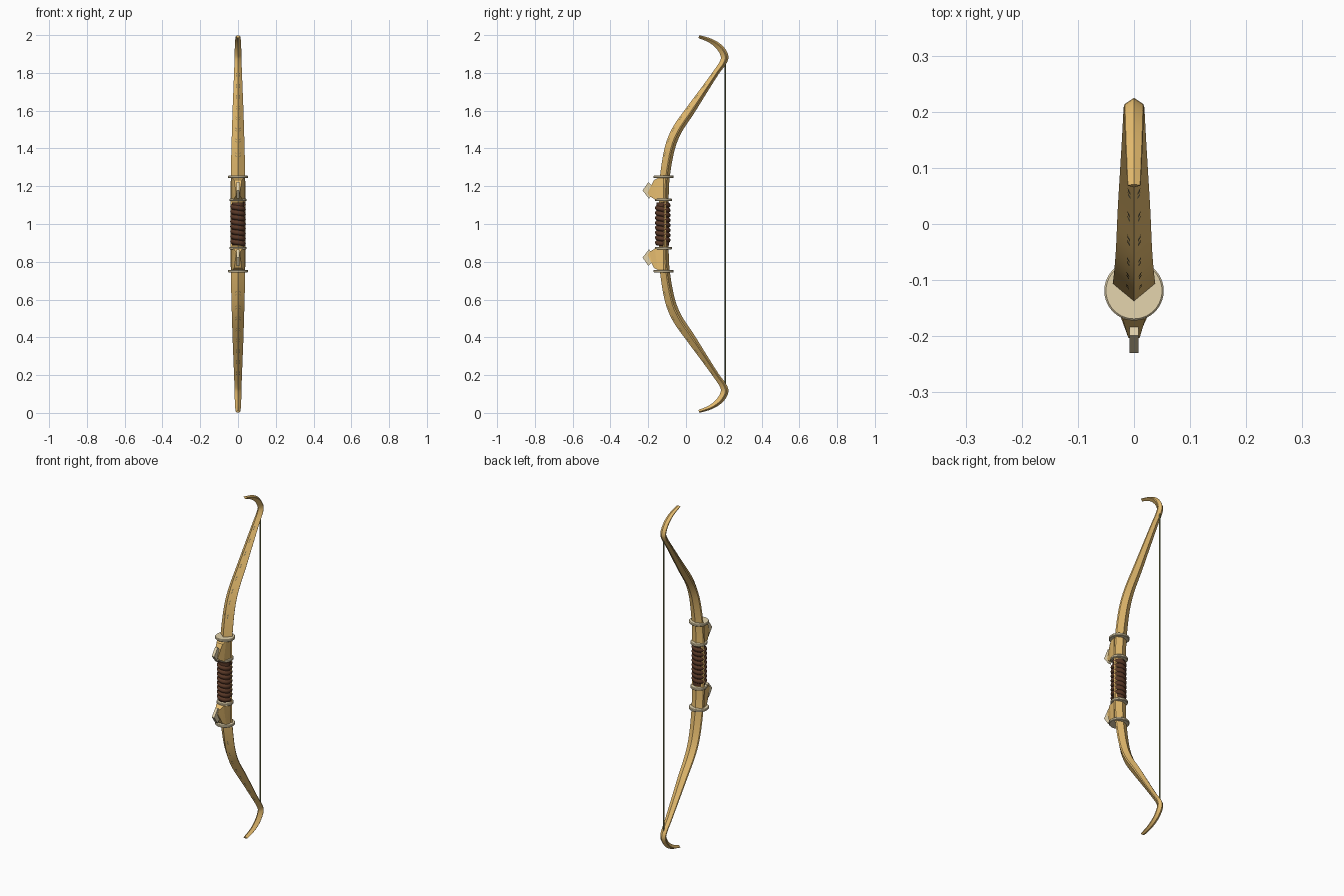
import bpy, bmesh, math
from mathutils import Vector, Matrix

if "Cube" in bpy.data.objects:
    bpy.data.objects.remove(bpy.data.objects["Cube"])


def material(name, rgb):
    m = bpy.data.materials.new(name)
    m.diffuse_color = (*rgb, 1)
    m.use_nodes = True
    m.node_tree.nodes["Principled BSDF"].inputs["Base Color"].default_value = m.diffuse_color
    return m


WOOD = material("wood", (0.80, 0.51, 0.16))
BONE = material("bone", (0.78, 0.66, 0.42))
LEATHER = material("leather", (0.10, 0.04, 0.02))
DARK = material("dark_inlay", (0.20, 0.17, 0.09))
CORD = material("cord", (0.25, 0.27, 0.11))


def finish(bm, name, mat, mirror=True, smooth=True):
    """Make an object; optionally copy the upper half to the lower half about z = 1."""
    bmesh.ops.recalc_face_normals(bm, faces=bm.faces)
    if mirror:
        dup = bmesh.ops.duplicate(bm, geom=bm.verts[:] + bm.edges[:] + bm.faces[:])["geom"]
        for v in (g for g in dup if isinstance(g, bmesh.types.BMVert)):
            v.co.z = 2 - v.co.z
        bmesh.ops.reverse_faces(bm, faces=[g for g in dup if isinstance(g, bmesh.types.BMFace)])
        bmesh.ops.remove_doubles(bm, verts=bm.verts, dist=1e-5)
    me = bpy.data.meshes.new(name)
    bm.to_mesh(me)
    bm.free()
    me.materials.append(mat)
    ob = bpy.data.objects.new(name, me)
    bpy.context.collection.objects.link(ob)
    if smooth:
        bpy.ops.object.select_all(action='DESELECT')
        bpy.context.view_layer.objects.active = ob
        ob.select_set(True)
        bpy.ops.object.shade_smooth_by_angle(angle=math.radians(30))
    return ob


def loft(bm, rings, start_cap=True):
    vs = [[bm.verts.new(p) for p in r] for r in rings]
    n = len(vs[0])
    for a, b in zip(vs, vs[1:]):
        for i in range(n):
            bm.faces.new((a[i], a[(i + 1) % n], b[(i + 1) % n], b[i]))
    if start_cap:
        bm.faces.new(vs[0][::-1])
    bm.faces.new(vs[-1])


# limb path of the upper half: y, z, half width, half thickness
PATH = [(-0.118, 1.00, .040, .026), (-0.118, 1.12, .040, .026), (-0.112, 1.25, .038, .026),
        (-0.086, 1.40, .035, .027), (-0.046, 1.50, .032, .027), (0.022, 1.60, .029, .025),
        (0.090, 1.70, .025, .020), (0.158, 1.80, .021, .016), (0.196, 1.855, .019, .018),
        (0.204, 1.89, .018, .020), (0.178, 1.935, .017, .017), (0.130, 1.970, .015, .012),
        (0.068, 1.992, .012, .008)]


def sample(t):
    """Smooth interpolation along the limb path."""
    i = min(int(t), len(PATH) - 2)
    f = t - i
    p = [Vector(PATH[max(0, min(len(PATH) - 1, i + k))]) for k in (-1, 0, 1, 2)]
    return 0.5 * (2 * p[1] + (p[2] - p[0]) * f + (2 * p[0] - 5 * p[1] + 4 * p[2] - p[3]) * f * f
                  + (3 * p[1] - p[0] - 3 * p[2] + p[3]) * f ** 3)


def frame(t):
    """Centre, belly normal (towards the front), tangent and sizes."""
    s = sample(t)
    d = sample(min(t + .02, len(PATH) - 1)) - sample(max(t - .02, 0))
    tan = Vector((0, d[0], d[1])).normalized()
    return Vector((0, s[0], s[1])), Vector((0, -tan.z, tan.y)), tan, s[2], s[3]


# ridged limbs and riser
X = Vector((1, 0, 0))
bm = bmesh.new()
rings = []
for k in range((len(PATH) - 1) * 4 + 1):
    c, n, tan, w, h = frame(k / 4)
    rings.append([c + n * h, c + X * w - n * h * .2, c + X * w * .9 - n * h * .45,
                  c - n * h, c - X * w * .9 - n * h * .45, c - X * w - n * h * .2])
loft(bm, rings, start_cap=False)
finish(bm, "limbs", WOOD)

# leaf inlays on both front facets
bm = bmesh.new()
for k in range(8):
    t = 2.75 + k * .58
    c, n, tan, w, h = frame(t)
    for sx in (-1, 1):
        for off, lean in ((-.008, .5), (.006, .5)):
            u = (X * sx * w - n * h * 1.2).normalized()
            fn = (X * sx * h * 1.2 + n * w).normalized()
            o = c + n * h + u * w * .4 + tan * off + fn * .0012
            a = (tan + u * lean).normalized()
            b = a.cross(fn)
            bm.faces.new([bm.verts.new(o + q) for q in (a * .009, b * .003, a * -.007, b * -.003)])
finish(bm, "leaf_inlays", DARK, smooth=False)

# round collars with softened rims
bm = bmesh.new()
for z, r, h in ((1.250, .053, .007), (1.128, .045, .007)):
    rings = [[Vector((rr * math.cos(a), -.119 + rr * math.sin(a), z + dz))
              for a in (math.tau * i / 40 for i in range(40))]
             for rr, dz in ((r - .003, -h), (r, -h + .003), (r, h - .003), (r - .003, h))]
    loft(bm, rings)
finish(bm, "collars", BONE)


def wedge(bm, prof):
    """Side profile of (y, z, half width) points joined across x."""
    loft(bm, [[Vector((s * w, y, z)) for y, z, w in prof] for s in (-1, 1)])


# wooden brackets on the front of the riser, tapering forward
bm = bmesh.new()
wedge(bm, [(-.12, 1.245, .034), (-.150, 1.243, .028), (-.170, 1.232, .020),
           (-.203, 1.165, .010), (-.196, 1.150, .010), (-.165, 1.130, .024), (-.12, 1.13, .034)])
bmesh.ops.triangulate(bm, faces=bm.faces)
finish(bm, "front_brackets", WOOD, smooth=False)

# tilted bone blades set in the brackets
bm = bmesh.new()
wedge(bm, [(-.199, 1.222, .008), (-.230, 1.178, .008), (-.196, 1.134, .008), (-.160, 1.180, .008)])
finish(bm, "front_blades", BONE, smooth=False)

# leather grip: core and left-handed wrapped cord
bm = bmesh.new()
bmesh.ops.create_cone(bm, cap_ends=True, segments=24, radius1=.033, radius2=.033, depth=.23,
                      matrix=Matrix.Translation((0, -.122, 1)))
finish(bm, "grip_core", LEATHER, mirror=False)

bm = bmesh.new()
turns, per, R, r = 8, 28, .028, .0135
rings = []
for i in range(turns * per + 1):
    a = -math.tau * i / per
    out = Vector((math.cos(a), math.sin(a), 0))
    c = Vector((0, -.123, .895 + .21 * i / (turns * per))) + out * R
    rings.append([c + out * r * math.cos(b) + Vector((0, 0, r * math.sin(b)))
                  for b in (math.tau * j / 10 for j in range(10))])
loft(bm, rings)
ob = finish(bm, "grip_wrap", LEATHER, mirror=False, smooth=False)
for p in ob.data.polygons:
    p.use_smooth = len(p.vertices) == 4

# bow string
bm = bmesh.new()
bmesh.ops.create_cone(bm, cap_ends=True, segments=8, radius1=.004, radius2=.004, depth=1.70,
                      matrix=Matrix.Translation((0, .207, 1)))
finish(bm, "bow_string", CORD, mirror=False, smooth=False)
